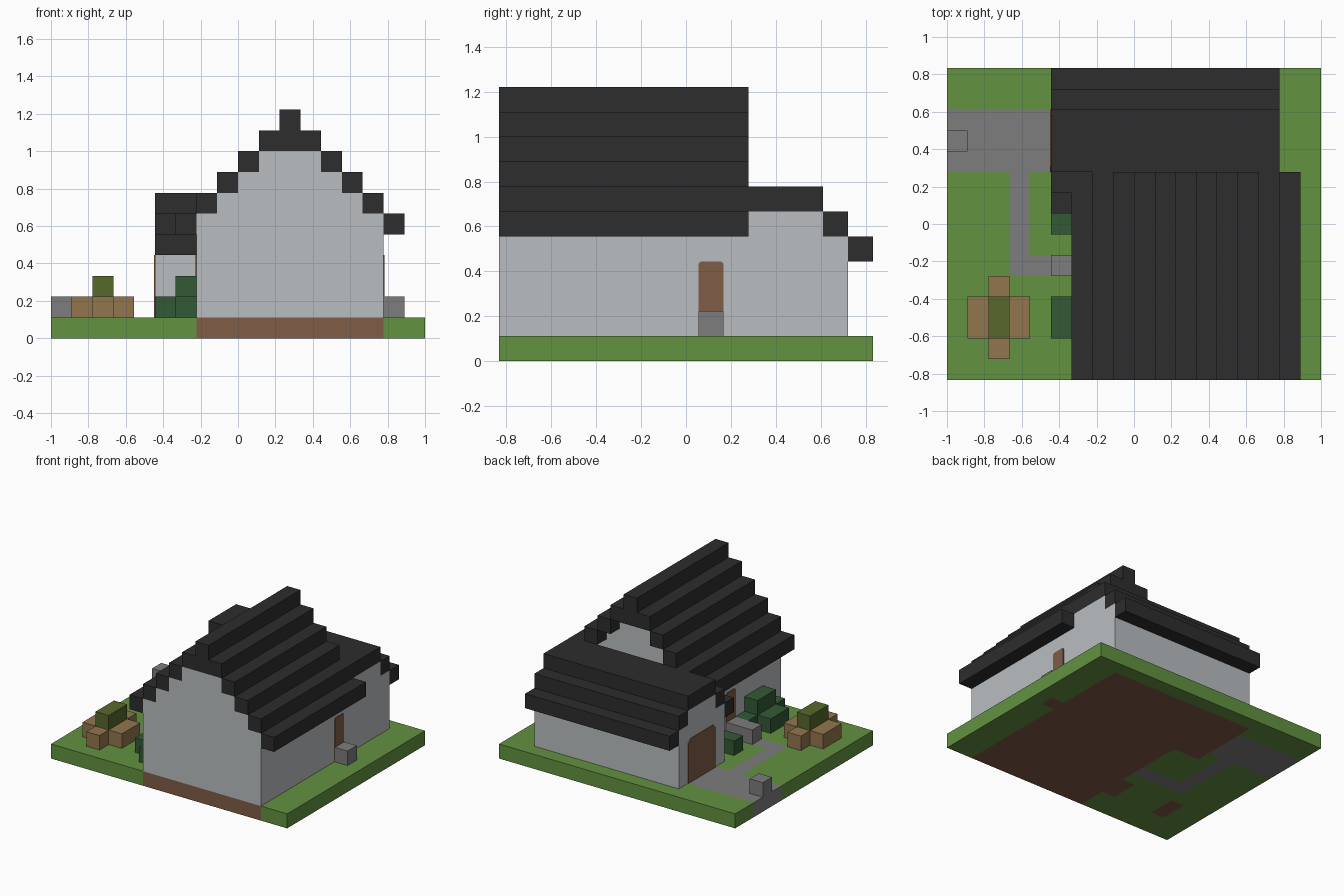
import bpy, bmesh
from mathutils import Vector

cube = bpy.data.objects.get("Cube")
if cube:
    bpy.data.objects.remove(cube, do_unlink=True)

UNIT = 1 / 9            # edge of one building block
NX, NY = 18, 15         # plot size in blocks


def place(i, j, k):
    return Vector((i - NX / 2, j - NY / 2, k)) * UNIT


def material(name, rgb):
    lin = [(c / 255 / 12.92) if c < 11 else ((c / 255 + 0.055) / 1.055) ** 2.4 for c in rgb]
    m = bpy.data.materials.new(name)
    m.use_nodes = True
    m.diffuse_color = (*lin, 1)
    m.node_tree.nodes["Principled BSDF"].inputs["Base Color"].default_value = (*lin, 1)
    return m


GRASS = material("grass green", (98, 146, 64))
EARTH = material("earth brown", (128, 92, 70))
STONE = material("stone grey", (125, 125, 125))
WALL = material("wall pale grey", (186, 190, 193))
ROOF = material("roof charcoal", (45, 45, 45))
TAN = material("tan leaf", (146, 118, 78))
OLIVE = material("olive leaf", (87, 104, 44))
HEDGE = material("hedge dark green", (51, 90, 54))


def finish(name, bm, *mats):
    bmesh.ops.recalc_face_normals(bm, faces=bm.faces)
    mesh = bpy.data.meshes.new(name)
    bm.to_mesh(mesh)
    bm.free()
    for m in mats:
        mesh.materials.append(m)
    obj = bpy.data.objects.new(name, mesh)
    bpy.context.collection.objects.link(obj)
    return obj


def boxes(name, mat, spans):
    """One object from boxes given as (i0, i1, j0, j1, k0, k1) in blocks."""
    bm = bmesh.new()
    for i0, i1, j0, j1, k0, k1 in spans:
        lo, hi = place(i0, j0, k0), place(i1, j1, k1)
        verts = bmesh.ops.create_cube(bm, size=1)["verts"]
        for v in verts:
            v.co = (lo + hi) / 2 + v.co * (hi - lo)
    return finish(name, bm, mat)


def door(name, i, side, j0, j1):
    """Thin plate with clipped upper corners on a wall facing side * x."""
    c = 0.09 * (j1 - j0)
    outline = [(j0, 1), (j1, 1), (j1, 4 - c), (j1 - c, 4), (j0 + c, 4), (j0, 4 - c)]
    bm = bmesh.new()
    face = bm.faces.new([bm.verts.new(place(i, j, k)) for j, k in outline])
    out = bmesh.ops.extrude_face_region(bm, geom=[face])["geom"]
    for v in out:
        if isinstance(v, bmesh.types.BMVert):
            v.co.x += side * 0.005
    finish(name, bm, EARTH)


# Ground slab: grass, with earth below the house and bushes, and stone paths
earth = [(7, 16, 0, 14), (5, 16, 9, 14), (16, 17, 8, 9), (2, 3, 2, 4), (6, 7, 2, 4)]
stone = [(0, 5, 10, 13), (3, 4, 5, 10), (3, 7, 5, 6)]


def inside(i, j, rects):
    return any(a < i < b and c < j < d for a, b, c, d in rects)


bm = bmesh.new()
bmesh.ops.create_grid(bm, x_segments=NX, y_segments=NY, size=0.5)
for v in bm.verts:
    v.co = place((v.co.x + 0.5) * NX, (v.co.y + 0.5) * NY, 0)
top = bmesh.ops.extrude_face_region(bm, geom=bm.faces[:], use_keep_orig=True)["geom"]
for v in top:
    if isinstance(v, bmesh.types.BMVert):
        v.co.z = UNIT
bmesh.ops.recalc_face_normals(bm, faces=bm.faces)
for f in bm.faces:
    p = (f.calc_center_median() - f.normal * UNIT / 2) / UNIT
    i, j = p.x + NX / 2, p.y + NY / 2
    f.material_index = 1 if inside(i, j, earth) else 2 if inside(i, j, stone) else 0
finish("ground", bm, GRASS, EARTH, STONE)

# Main house: stepped gable walls, narrowing by one block per course
boxes("main_walls", WALL, [(7, 16, 0, 9, 1, 6)] +
      [(7 + n, 16 - n, 0, 9, 5 + n, 6 + n) for n in range(1, 4)])

# Main roof: mirrored steps, joined by a wide course and a ridge
steps = []
for n in range(5):
    steps += [(6 + n, 7 + n, 0, 10, 5 + n, 6 + n), (16 - n, 17 - n, 0, 10, 5 + n, 6 + n)]
boxes("main_roof", ROOF, steps + [(11, 12, 0, 10, 9, 10), (11, 12, 0, 10, 10, 11)])

# Rear wing: its ridge runs across the house
boxes("wing_walls", WALL, [(5, 16, 9, 14, 1, 5), (5, 16, 10, 13, 5, 6)])
boxes("wing_roof", ROOF, [
    (5, 16, 10, 13, 6, 7),
    (5, 16, 13, 14, 5, 6), (5, 16, 14, 15, 4, 5),
    (5, 7, 9, 10, 5, 6), (5, 7, 8, 9, 4, 5)])

# Doors and the stone blocks beside them
door("wing_door", 5, -1, 10, 13)
door("path_door", 7, -1, 5, 6)
door("side_door", 16, 1, 8, 9)
boxes("side_step", STONE, [(16, 17, 8, 9, 1, 2)])
boxes("path_step", STONE, [(5, 7, 5, 6, 1, 2)])
boxes("gate_stone", STONE, [(0, 1, 11, 12, 1, 2)])

# Bushes
boxes("flower_bush", TAN, [(1, 2, 2, 4, 1, 2), (3, 4, 2, 4, 1, 2), (2, 3, 1, 5, 1, 2)])
boxes("flower_bush_top", OLIVE, [(2, 3, 2, 4, 2, 3)])
boxes("wall_bush", HEDGE, [(5, 6, 2, 4, 1, 2), (6, 7, 1, 5, 1, 2), (6, 7, 2, 4, 2, 3)])
boxes("corner_bush", HEDGE, [(5, 7, 7, 8, 1, 2)])
